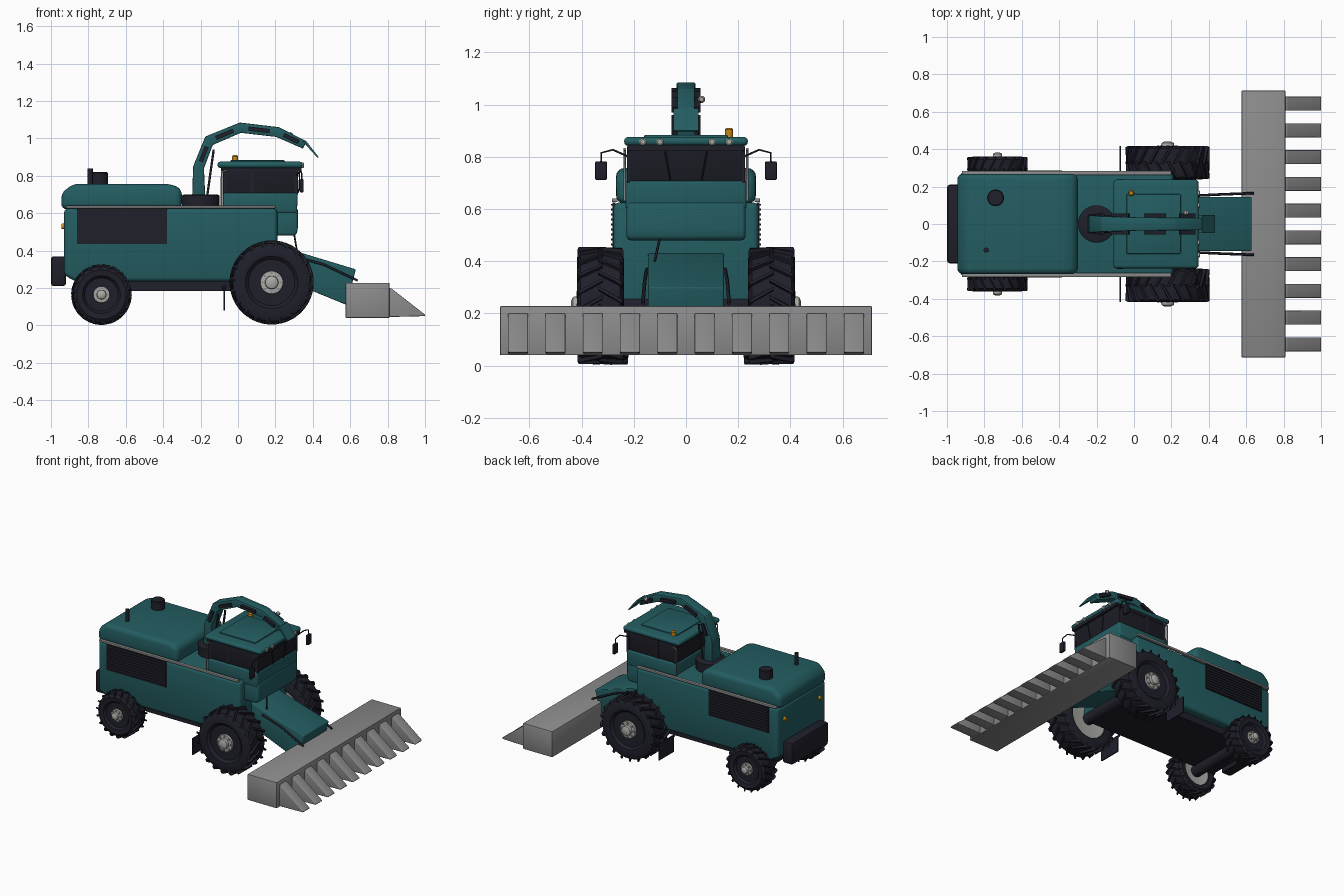
import bpy, bmesh
from math import sin, cos, pi, radians
from mathutils import Vector

if "Cube" in bpy.data.objects:
    bpy.data.objects.remove(bpy.data.objects["Cube"])


def material(name, r, g, b):
    m = bpy.data.materials.new(name)
    m.use_nodes = True
    m.diffuse_color = (r, g, b, 1)
    m.node_tree.nodes["Principled BSDF"].inputs["Base Color"].default_value = (r, g, b, 1)
    return m


TEAL = material("teal paint", 0.017, 0.11, 0.12)
DARK = material("dark rubber", 0.014, 0.014, 0.024)
GLASS = material("tinted glass", 0.011, 0.011, 0.018)
GRAY = material("gray steel", 0.26, 0.265, 0.26)
PALE = material("pale metal", 0.4, 0.4, 0.38)
ORANGE = material("orange lamp", 0.55, 0.24, 0.01)


def finish(name, bm, mat, bevel=0, segs=3):
    """Turn a bmesh into a smooth-by-angle object, rounding its edges first."""
    bmesh.ops.recalc_face_normals(bm, faces=bm.faces[:])
    if bevel:
        bmesh.ops.bevel(bm, geom=bm.edges[:], offset=bevel, segments=segs,
                        profile=0.5, affect="EDGES", clamp_overlap=True)
    me = bpy.data.meshes.new(name)
    bm.to_mesh(me)
    bm.free()
    me.materials.append(mat)
    me.shade_smooth()
    me.set_sharp_from_angle(angle=radians(35))
    ob = bpy.data.objects.new(name, me)
    bpy.context.collection.objects.link(ob)
    return ob


def loft(bm, rings, closed=False):
    """Bridge rings of points, capping the ends."""
    vs = [[bm.verts.new(p) for p in ring] for ring in rings]
    n = len(vs[0])
    for a, b in zip(vs, vs[1:]):
        for i in range(n):
            j = (i + 1) % n
            bm.faces.new((a[i], a[j], b[j], b[i]))
    bm.faces.new(vs[0])
    bm.faces.new(vs[-1])


def prism(name, pts, y0, y1, mat, bevel=0, segs=3):
    """Side profile in x, z stretched from y0 to y1."""
    bm = bmesh.new()
    loft(bm, [[(x, y, z) for x, z in pts] for y in (y0, y1)])
    return finish(name, bm, mat, bevel, segs)


def box(name, x0, x1, y0, y1, z0, z1, mat, bevel=0, segs=2):
    return prism(name, [(x0, z0), (x1, z0), (x1, z1), (x0, z1)], y0, y1, mat, bevel, segs)


def lathe(name, profile, centre, axis, mat, n=32):
    """Spin (distance along axis, radius) pairs about the axis."""
    axis = Vector(axis)
    u = axis.orthogonal().normalized()
    v = axis.cross(u)
    bm = bmesh.new()
    loft(bm, [[Vector(centre) + axis * d + (u * cos(2 * pi * i / n) + v * sin(2 * pi * i / n)) * r
               for i in range(n)] for d, r in profile])
    return finish(name, bm, mat)


def rod(name, pts, r, mat):
    cu = bpy.data.curves.new(name, "CURVE")
    cu.dimensions = "3D"
    cu.bevel_depth = r
    cu.bevel_resolution = 1
    cu.use_fill_caps = True
    sp = cu.splines.new("POLY")
    sp.points.add(len(pts) - 1)
    for p, co in zip(sp.points, pts):
        p.co = (*co, 1)
    cu.materials.append(mat)
    ob = bpy.data.objects.new(name, cu)
    bpy.context.collection.objects.link(ob)


def wheel(name, x, z, R, y_in, y_out, s, lugs):
    """Tyre with chevron lugs, pale inner dish and outer hub."""
    w, r = y_out - y_in, R * 0.945
    c, out = (x, s * y_in, z), (0, s, 0)
    lathe(name + "_tyre", [(0.03, r * .62), (0.004, r * .66), (0, r * .86), (0.014, r * .98),
                           (w / 2, r), (w - .014, r * .98), (w, r * .86), (w - .004, r * .66),
                           (w - .02, r * .58), (w - .02, .01)], c, out, DARK, 48)
    lathe(name + "_inner_dish", [(0.02, r * .3), (0.012, r * .64), (0.035, r * .64)], c, out, PALE)
    lathe(name + "_hub", [(w - .025, R * .28), (w - .006, R * .27), (w - .004, R * .16),
                          (w + .015, R * .15), (w + .022, R * .08)], c, out, PALE, 20)
    for i in range(8):
        a = pi * i / 4
        lathe(name + "_bolt", [(w - .01, R * .03), (w + .002, R * .03)],
              (x + R * .22 * cos(a), s * y_in, z + R * .22 * sin(a)), out, GRAY, 6)
    bm = bmesh.new()
    for i in range(2 * lugs):
        a = pi * i / lugs
        side = i % 2
        rings = []
        for t, shift, low, high in ((0.49, 0, .86, .95), (0.46, .03, .9, 1), (-0.04, .26, .9, 1)):
            d = s * (y_in + w * (0.5 + (t if side else -t)))
            ring = []
            for da, k in ((0, low), (.09, low), (.075, high), (.015, high)):
                g = a + shift + da
                ring.append((x + R * k * cos(g), d, z + R * k * sin(g)))
            rings.append(ring)
        loft(bm, rings)
    finish(name + "_lugs", bm, DARK)


# Main body, frame and engine hood
prism("body", [(-.93, .27), (-.87, .235), (.21, .235), (.21, .625), (-.93, .625)],
      -.278, .278, TEAL, .022)
box("chassis", -.86, .2, -.22, .22, .185, .24, DARK)
prism("engine_hood", [(-.945, .62), (-.945, .705), (-.885, .757), (-.36, .757), (-.3, .73), (-.3, .62)],
      -.268, .268, TEAL, .035, 4)
box("rear_bumper", -1, -.92, -.21, .21, .21, .37, DARK, .015)
lathe("air_intake", [(0, .045), (.07, .045), (.075, .04)], (-.74, .14, .745), (0, 0, 1), DARK)
lathe("exhaust_pipe", [(0, .014), (.095, .014)], (-.79, -.14, .745), (0, 0, 1), DARK, 12)

# Axles
for x, z, y in ((.18, .23, .26), (-.73, .165, .27)):
    lathe("axle", [(-y, .04), (y, .04)], (x, 0, z), (0, 1, 0), DARK, 16)

# Cab with roof, front console and windows
prism("cab_skirt", [(-.08, .6), (.315, .6), (.32, .71), (-.08, .71)], -.232, .232, TEAL, .012)
prism("front_console", [(.15, .48), (.31, .48), (.32, .51), (.32, .63), (.15, .63)],
      -.228, .228, TEAL, .025)
prism("cab_glass", [(-.075, .7), (.315, .7), (.325, .835), (-.08, .835)], -.222, .222, GLASS, .01)
box("roof_gasket", -.09, .34, -.225, .225, .825, .845, DARK)
box("cab_roof", -.11, .345, -.237, .237, .842, .876, TEAL, .016, 3)
box("roof_hatch", -.04, .25, -.16, .16, .87, .884, TEAL, .005)
for y in (-.165, -.1, .1, .165):
    lathe("roof_lamp", [(0, .014), (.012, .014), (.016, .009)], (.338, y, .857), (1, 0, 0), PALE, 16)
lathe("beacon", [(0, .016), (.03, .016), (.037, .01)], (-.015, .165, .874), (0, 0, 1), ORANGE, 16)

# Paired parts
for s in (1, -1):
    wheel("front_wheel", .18, .23, .225, .238, .418, s, 20)
    wheel("rear_wheel", -.73, .165, .162, .22, .36, s, 18)
    box("side_grille", -.86, -.38, s * .27, s * .282, .435, .625, DARK)
    for i in range(10):
        box("grille_slat", -.855, -.385, s * .28, s * .287, .442 + i * .019, .449 + i * .019, DARK)
    box("side_rail", -.92, .2, s * .262, s * .284, .626, .641, GRAY, .004)
    rod("handrail", [(-.088, s * .235, .63), (-.088, s * .235, .82), (-.06, s * .235, .83)], .005, GRAY)
    for x in (-.07, .075, .31):
        box("window_pillar", x - .01, x + .01, s * .215, s * .226, .7, .84, DARK)
    rod("mirror_arm", [(.31, s * .22, .8), (.335, s * .28, .827), (.34, s * .325, .815),
                       (.34, s * .325, .77)], .004, DARK)
    box("mirror", .33, .35, s * .303, s * .348, .712, .782, DARK, .004)
    box("mud_flap", -.078, -.07, s * .25, s * .418, .08, .2, DARK)
    rod("mud_flap_bracket", [(-.074, s * .25, .19), (-.074, s * .2, .22)], .008, DARK)
    lathe("rear_lamp", [(0, .016), (.02, .014)], (-.925, s * .2, .53), (-1, 0, 0), ORANGE, 12)
    rod("header_lift_ram", [(.3, s * .15, .37), (.46, s * .158, .325), (.64, s * .165, .24)], .007, DARK)
    rod("wiper", [(.324, s * .06, .71), (.33, s * .08, .82)], .003, DARK)
rod("console_cable", [(.3, -.1, .49), (.315, -.12, .4)], .005, DARK)

# Feeder house and crop header
prism("feeder_house", [(.18, .44), (.3, .4), (.63, .3), (.58, .11), (.36, .2), (.18, .27)],
      -.145, .145, TEAL, .006)
box("header", .575, .81, -.713, .713, .04, .228, GRAY, .005)
for i in range(10):
    y = (i - 4.5) * .143
    prism("crop_divider", [(.8, .045), (.8, .203), (.82, .198), (1, .058), (1, .05)],
          y - .038, y + .038, GRAY, .006)

# Discharge spout: turntable, arched chute, side plates and end flap
lathe("turntable", [(0, .1), (.065, .1), (.07, .09)], (-.2, 0, .63), (0, 0, 1), DARK)
outer = [(-.245, .69), (-.24, .85), (-.175, 1.01), (.01, 1.085), (.22, 1.06), (.365, .985)]
inner = [(-.175, .69), (-.182, .84), (-.135, .965), (.015, 1.03), (.205, 1.008), (.348, .945)]
half = [.05, .047, .042, .036, .034, .033]
bm = bmesh.new()
loft(bm, [[(o[0], -h, o[1]), (o[0], h, o[1]), (i[0], h, i[1]), (i[0], -h, i[1])]
          for o, i, h in zip(outer, inner, half)])
finish("spout", bm, TEAL, .005, 2)
mid = [(Vector(o) + Vector(i)) / 2 for o, i in zip(outer, inner)]
for k, (a, b) in enumerate(zip(mid[1:], mid[2:])):
    n = (b - a).orthogonal().normalized() * .011
    p, q = a.lerp(b, .22), a.lerp(b, .78)
    for s in (1, -1):
        prism("spout_side_plate", [p - n, q - n, q + n, p + n], s * .03, s * .056, DARK)
prism("spout_flap", [(.345, .985), (.365, .985), (.432, .9), (.424, .897)], -.047, .047, TEAL)
for s in (1, -1):
    rod("spout_ram", [(-.165, s * .04, .69), (-.13, s * .04, .94)], .007, DARK)
lathe("spout_lamp", [(-.012, .008), (0, .014), (.012, .008)], (.28, .06, 1.02), (1, 0, 0), PALE, 12)
